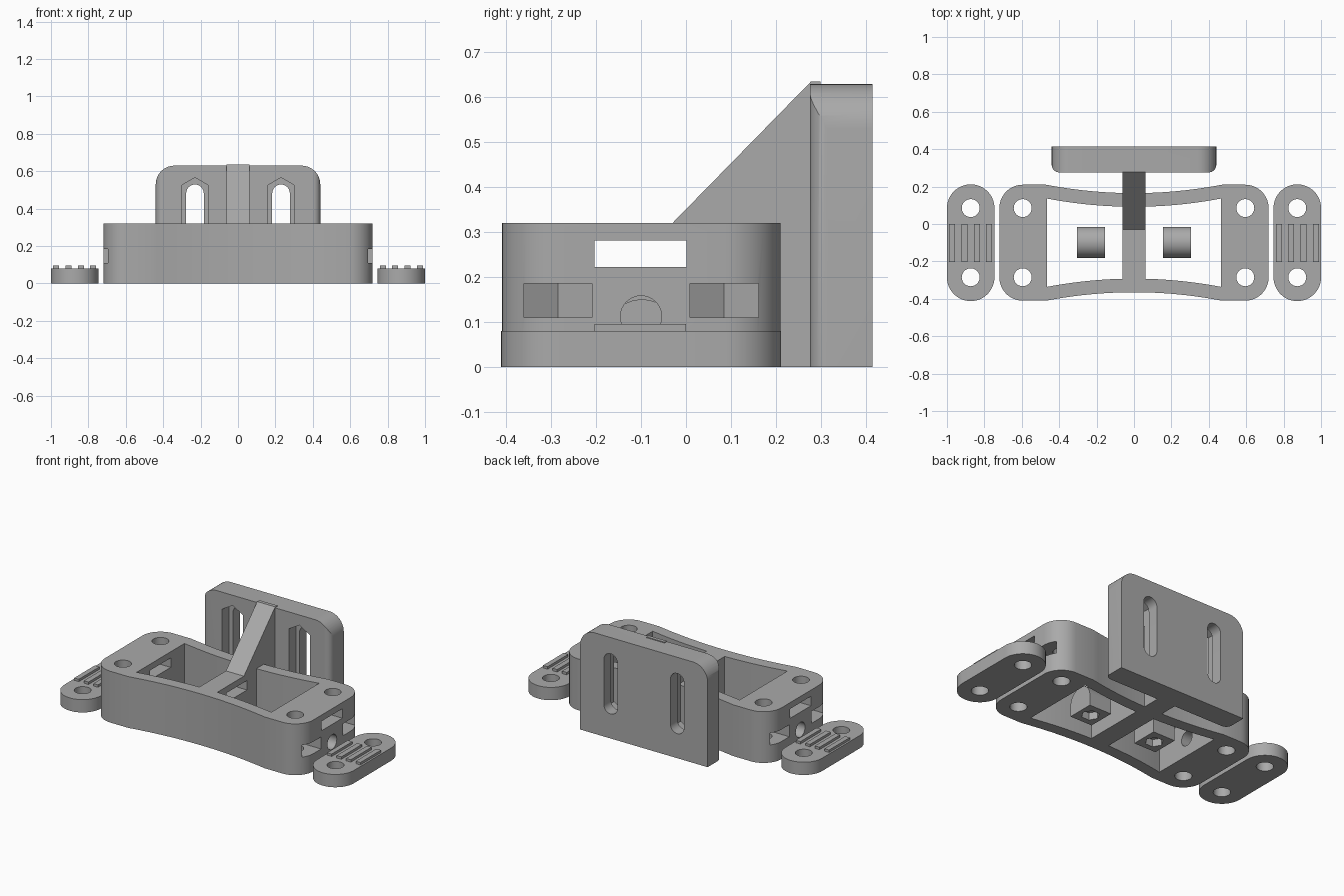
import bpy, bmesh
from math import sin, cos, pi, radians

if "Cube" in bpy.data.objects:
    bpy.data.objects.remove(bpy.data.objects["Cube"], do_unlink=True)

grey = bpy.data.materials.new("plain grey")
grey.use_nodes = True
grey.diffuse_color = (0.4, 0.4, 0.4, 1)
grey.node_tree.nodes["Principled BSDF"].inputs["Base Color"].default_value = (0.4, 0.4, 0.4, 1)

CY = -0.1          # centre line of the body in y
HOLE_Y = (CY - 0.185, CY + 0.185)


def arc(cx, cy, r, start, end, n=10):
    return [(cx + r * cos(radians(start + (end - start) * i / n)),
             cy + r * sin(radians(start + (end - start) * i / n))) for i in range(n + 1)]


def ring(cx, cy, r, n=32, turn=0):
    return arc(cx, cy, r, turn, turn + 360, n)[:-1]


def rect(a0, b0, a1, b1):
    return [(a0, b0), (a1, b0), (a1, b1), (a0, b1)]


def prism(name, pts, axis, lo, hi):
    """Extrude a flat outline along one axis."""
    place = {"x": lambda a, b, t: (t, a, b),
             "y": lambda a, b, t: (a, t, b),
             "z": lambda a, b, t: (a, b, t)}[axis]
    bm = bmesh.new()
    low = [bm.verts.new(place(a, b, lo)) for a, b in pts]
    high = [bm.verts.new(place(a, b, hi)) for a, b in pts]
    bm.faces.new(low)
    bm.faces.new(high)
    n = len(pts)
    for i in range(n):
        j = (i + 1) % n
        bm.faces.new((low[i], low[j], high[j], high[i]))
    bmesh.ops.recalc_face_normals(bm, faces=bm.faces[:])
    mesh = bpy.data.meshes.new(name)
    bm.to_mesh(mesh)
    bm.free()
    mesh.materials.append(grey)
    ob = bpy.data.objects.new(name, mesh)
    bpy.context.collection.objects.link(ob)
    return ob


def select(ob):
    bpy.ops.object.select_all(action="DESELECT")
    ob.select_set(True)
    bpy.context.view_layer.objects.active = ob


def cut(ob, pts, axis, lo, hi, operation="DIFFERENCE"):
    tool = prism("cutter", pts, axis, lo, hi)
    tool.hide_render = True
    select(ob)
    mod = ob.modifiers.new("cut", "BOOLEAN")
    mod.operation = operation
    mod.solver = "EXACT"
    mod.object = tool
    bpy.ops.object.modifier_apply(modifier=mod.name)
    bpy.data.objects.remove(tool, do_unlink=True)


def finish(ob):
    select(ob)
    bpy.ops.object.shade_smooth_by_angle(angle=radians(30))


def half_depth(x):
    """Half depth of the waisted body at x."""
    return 0.31 - 0.045 * (1 - (x / 0.47) ** 2)


# Waisted body with rounded ends
xs = [-0.47 + 0.94 * i / 24 for i in range(25)]
cx, r = 0.595, 0.125
outline = [(x, CY - half_depth(x)) for x in xs]
outline += arc(cx, HOLE_Y[0], r, -90, 0) + arc(cx, HOLE_Y[1], r, 0, 90)
outline += [(x, CY + half_depth(x)) for x in reversed(xs)]
outline += arc(-cx, HOLE_Y[1], r, 90, 180) + arc(-cx, HOLE_Y[0], r, 180, 270)
body = prism("body", outline, "z", 0, 0.32)

for s in (-1, 1):
    # Open window either side of the middle rib
    wx = [0.062 + 0.403 * i / 12 for i in range(13)]
    window = [(s * x, CY - half_depth(x) + 0.073) for x in wx]
    window += [(s * x, CY + half_depth(x) - 0.073) for x in reversed(wx)]
    cut(body, window, "z", -0.1, 0.5)
    # Corner screw holes and their nut slots, open at the end
    for y in HOLE_Y:
        cut(body, ring(s * cx, y, 0.048), "z", -0.1, 0.5)
        w = 0.076
        slot = [(s * 0.8, y - w), (s * 0.55, y - w), (s * 0.506, y),
                (s * 0.55, y + w), (s * 0.8, y + w)]
        cut(body, slot, "z", 0.11, 0.185)
    # Tension screw hole through the end wall
    cut(body, ring(CY, 0.112, 0.046), "x", *sorted((s * 0.4, s * 0.8)))
# Belt slot along the whole length
cut(body, rect(CY - 0.104, 0.222, CY + 0.101, 0.281), "x", -0.8, 0.8)
finish(body)

# Sloping brace joining the rib to the back plate
brace = [(-0.04, 0.31), (0.278, 0.635), (0.3, 0.635), (0.3, 0), (0.1, 0), (0.1, 0.31)]
prism("brace", brace, "x", -0.062, 0.062)

# Back plate with rounded top and front corners
front = [(-0.44, 0)] + [(0.44, 0)] + arc(0.34, 0.53, 0.1, 0, 90) + arc(-0.34, 0.53, 0.1, 90, 180)
plate = prism("back_plate", front, "y", 0.276, 0.415)
footprint = arc(-0.4, 0.316, 0.04, 180, 270) + arc(0.4, 0.316, 0.04, 270, 360)
footprint += [(0.44, 0.5), (-0.44, 0.5)]
cut(plate, footprint, "z", -0.1, 0.8, "INTERSECT")
for s in (-1, 1):
    x, z0, z1 = s * 0.23, 0.2, 0.482
    track = arc(x, z1, 0.084, 30, 150, 2) + arc(x, z0, 0.084, 210, 330, 2)
    cut(plate, track, "y", 0.2, 0.345)
    slot = arc(x, z1, 0.047, 0, 180, 16) + arc(x, z0, 0.047, 180, 360, 16)
    cut(plate, slot, "y", 0.2, 0.5)
finish(plate)

for s, side in ((-1, "right"), (1, "left")):
    # Belt clamp beside the body
    x = s * 0.873
    capsule = arc(x, HOLE_Y[0], 0.127, 180, 360, 24) + arc(x, HOLE_Y[1], 0.127, 0, 180, 24)
    clamp = prism(side + "_clamp", capsule, "z", 0, 0.08)
    for y in HOLE_Y:
        cut(clamp, ring(x, y, 0.048), "z", -0.1, 0.2)
    finish(clamp)
    for i in range(4):
        tx = 0.873 + (i - 1.5) * 0.066
        prism(side + "_clamp_tooth", rect(s * tx - 0.016, CY - 0.104, s * tx + 0.016, CY + 0.1),
              "z", 0.07, 0.095)

    # Round topped tensioner with a nut trap underneath
    profile = [(CY + 0.085, 0)] + arc(CY + 0.002, 0.067, 0.083, 0, 180, 24) + [(CY - 0.081, 0)]
    tx = s * 0.23
    tensioner = prism(side + "_tensioner", profile, "x", tx - 0.076, tx + 0.076)
    cut(tensioner, ring(tx, CY, 0.052, 6), "z", -0.1, 0.045)
    cut(tensioner, ring(tx, CY, 0.027, 20), "z", -0.1, 0.12)
    finish(tensioner)
